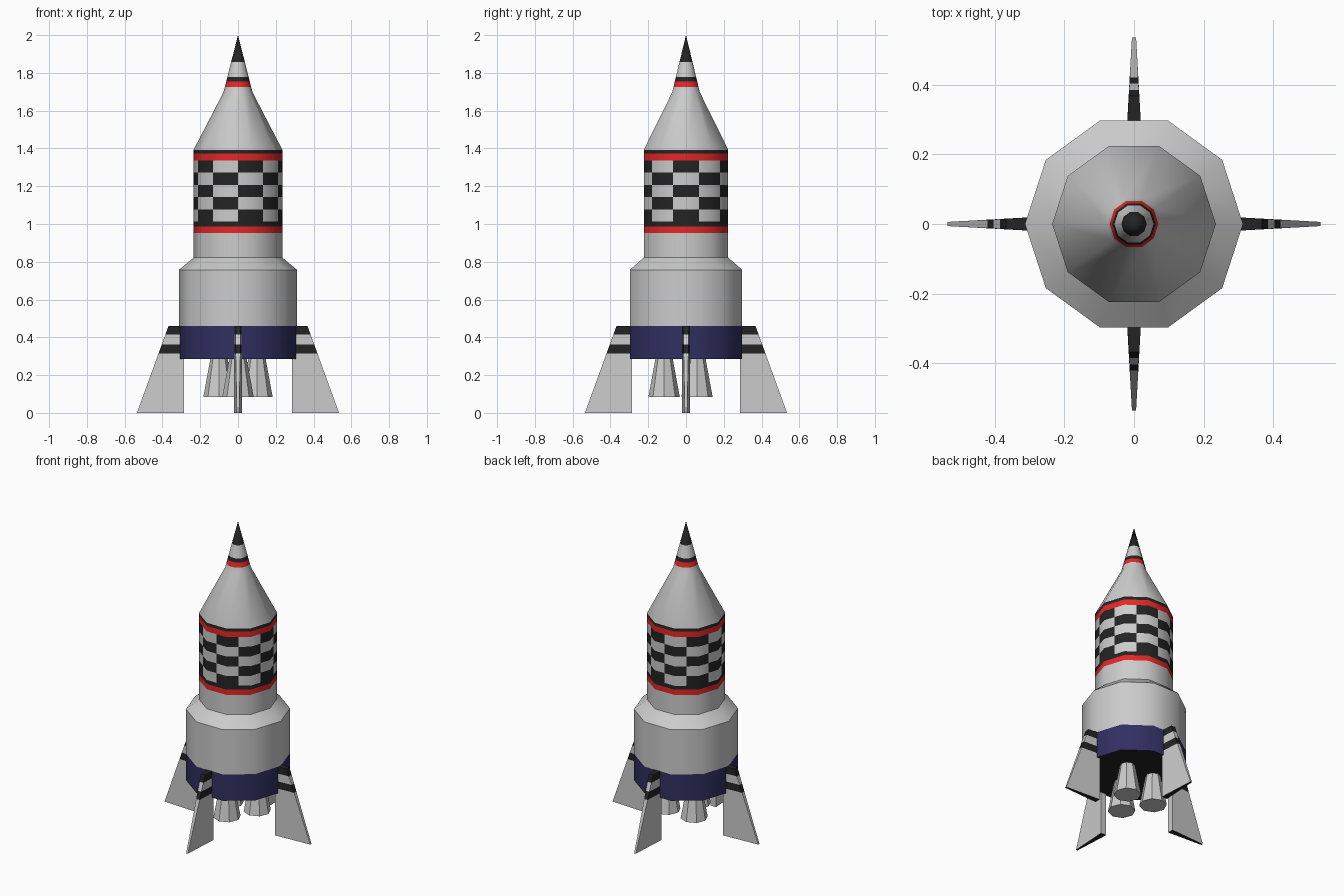
import bpy, bmesh, math

if "Cube" in bpy.data.objects:
    bpy.data.objects.remove(bpy.data.objects["Cube"])


def material(name, rgb):
    m = bpy.data.materials.new(name)
    m.diffuse_color = (*rgb, 1)
    m.use_nodes = True
    m.node_tree.nodes["Principled BSDF"].inputs["Base Color"].default_value = m.diffuse_color
    return m


WHITE, BLACK, RED, BLUE = range(4)
MATS = [material("white", (0.6, 0.6, 0.6)), material("black", (0.017, 0.017, 0.017)),
        material("red", (0.78, 0.02, 0.02)), material("navy_blue", (0.03, 0.028, 0.12))]


def finish(bm, name, smooth=40):
    bmesh.ops.recalc_face_normals(bm, faces=bm.faces)
    me = bpy.data.meshes.new(name)
    bm.to_mesh(me)
    bm.free()
    for m in MATS:
        me.materials.append(m)
    ob = bpy.data.objects.new(name, me)
    bpy.context.collection.objects.link(ob)
    bpy.ops.object.select_all(action='DESELECT')
    ob.select_set(True)
    bpy.context.view_layer.objects.active = ob
    if smooth:
        bpy.ops.object.shade_smooth_by_angle(angle=math.radians(smooth))
    return ob


def lathe(name, profile, colour, sides=10, halves=False, bottom=None, centre=(0, 0)):
    """Spin (radius, z) points; colour(row, segment) gives the material.
    halves adds a vertex at the middle of every flat side."""
    bm = bmesh.new()
    dirs = []
    for i in range(sides):
        a, b = 2 * math.pi * i / sides, 2 * math.pi * (i + 1) / sides
        dirs.append((math.cos(a), math.sin(a)))
        if halves:
            dirs.append(((math.cos(a) + math.cos(b)) / 2, (math.sin(a) + math.sin(b)) / 2))
    n = len(dirs)
    rings = []
    for r, z in profile:
        if r == 0:
            rings.append([bm.verts.new((centre[0], centre[1], z))] * n)
        else:
            rings.append([bm.verts.new((centre[0] + r * x, centre[1] + r * y, z)) for x, y in dirs])
    for k in range(len(rings) - 1):
        lo, hi = rings[k], rings[k + 1]
        for i in range(n):
            j = (i + 1) % n
            vs = [lo[i], lo[j], hi[i]] if hi[i] is hi[j] else [lo[i], lo[j], hi[j], hi[i]]
            bm.faces.new(vs).material_index = colour(k, i)
    if bottom is not None:
        bm.faces.new(rings[0][::-1]).material_index = bottom
    return finish(bm, name)


# lower body with blue skirt, shoulder and red and black bands
lower = [WHITE] * 5
lower[0], lower[3:] = BLUE, [WHITE, RED, BLACK]
lathe("lower_body",
      [(0.313, 0.285), (0.313, 0.46), (0.313, 0.757), (0.235, 0.822),
       (0.235, 0.952), (0.235, 0.987), (0.235, 1.013)],
      lambda k, i: lower[k], bottom=BLACK)

# chequered band: five rows, columns centred on the body's corners
ROWS = 5
lathe("chequered_band",
      [(0.235, 1.013 + (1.336 - 1.013) * k / ROWS) for k in range(ROWS + 1)],
      lambda k, i: WHITE if ((i + 1) // 2 % 10 + k) % 2 else BLACK, halves=True)

# nose cone with painted rings and black tip
def nose_r(z):
    return 0.077 * (2.0 - z) / (2.0 - 1.697)

nose = [RED, BLACK, WHITE, WHITE, RED, BLACK, WHITE, BLACK]
lathe("nose_cone",
      [(0.235, 1.336), (0.235, 1.373), (0.235, 1.393), (0.077, 1.697)]
      + [(nose_r(z), z) for z in (1.724, 1.755, 1.779, 1.857)] + [(0, 2.0)],
      lambda k, i: nose[k])

# three engine nozzles
for k in range(3):
    a = math.radians(-90 + 120 * k)
    lathe("nozzle_%d" % (k + 1), [(0.083, 0.085), (0.045, 0.29)], lambda k, i: WHITE,
          sides=8, bottom=WHITE, centre=(0.116 * math.cos(a), 0.116 * math.sin(a)))

# four tapered fins with black stripes
LEVELS = [0, 0.315, 0.363, 0.415, 0.46]
STRIPES = [WHITE, BLACK, WHITE, BLACK]


def fin(name, angle):
    bm = bmesh.new()
    ca, sa = math.cos(angle), math.sin(angle)
    rings = []
    for z in LEVELS:
        ro = 0.535 + (0.368 - 0.535) * z / 0.46
        wo = 0.006 + 0.009 * z / 0.46
        pts = [(0.285, -0.02), (ro, -wo), (ro, wo), (0.285, 0.02)]
        rings.append([bm.verts.new((r * ca - t * sa, r * sa + t * ca, z)) for r, t in pts])
    for k, mat in enumerate(STRIPES):
        for i in range(4):
            j = (i + 1) % 4
            bm.faces.new([rings[k][i], rings[k][j], rings[k + 1][j],
                          rings[k + 1][i]]).material_index = mat
    for ring in (rings[0], rings[-1]):
        bm.faces.new(ring).material_index = BLACK
    return finish(bm, name, 0)


for k, side in enumerate(("right", "back", "left", "front")):
    fin(side + "_fin", k * math.pi / 2)
